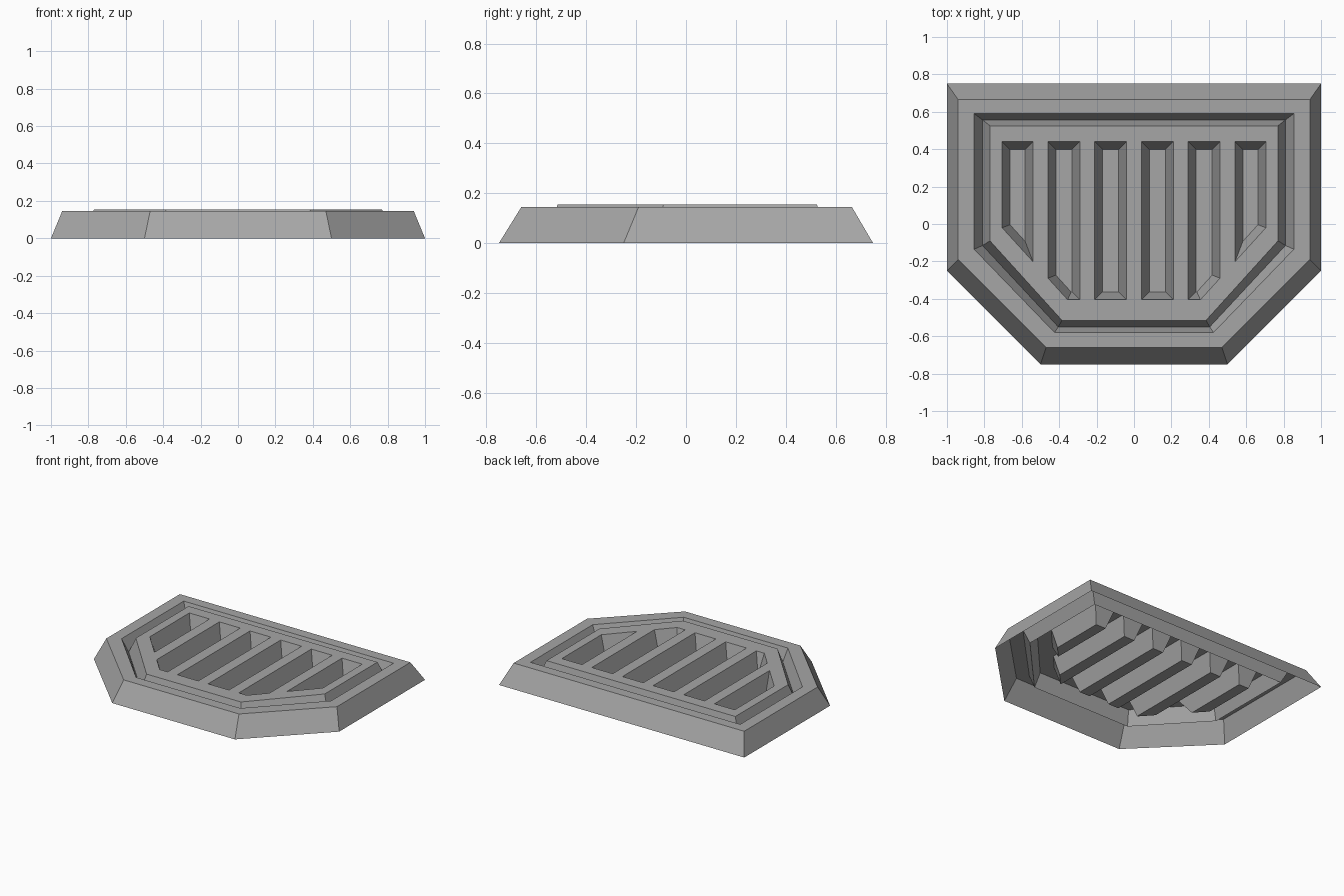
import bpy
import bmesh
from mathutils import Vector

cube = bpy.data.objects.get("Cube")
if cube:
    bpy.data.objects.remove(cube, do_unlink=True)

grey = bpy.data.materials.new("plain_grey")
grey.use_nodes = True
colour = (0.38, 0.38, 0.38, 1)
grey.diffuse_color = colour
grey.node_tree.nodes["Principled BSDF"].inputs["Base Color"].default_value = colour

PLATE_Z, FLOOR_Z = 0.155, 0.02


def ring(side, back, corner, front_half, front, z):
    """Six-sided outline with the two front corners cut off."""
    half = [(side, back), (side, corner), (front_half, front)]
    pts = half + [(-x, y) for x, y in reversed(half)]
    return [Vector((x, y, z)) for x, y in pts]


def bridge(a, b):
    n = len(a)
    return [[a[i], a[(i + 1) % n], b[(i + 1) % n], b[i]] for i in range(n)]


def inset(pts, d, z):
    """Move every edge of a convex clockwise outline inwards by d."""
    out = []
    n = len(pts)
    for i in range(n):
        e1 = (pts[i] - pts[i - 1]).normalized()
        e2 = (pts[(i + 1) % n] - pts[i]).normalized()
        n1, n2 = Vector((e1.y, -e1.x, 0)), Vector((e2.y, -e2.x, 0))
        p = pts[i] + (n1 + n2) * d / (1 + n1.dot(n2))
        out.append(Vector((p.x, p.y, z)))
    return out


def add_part(name, faces):
    bm = bmesh.new()
    for pts in faces:
        face = bm.faces.new([bm.verts.new(p) for p in pts])
        face.normal_update()
        if face.normal.z < 0:
            face.normal_flip()
    bmesh.ops.remove_doubles(bm, verts=bm.verts, dist=0.0005)
    mesh = bpy.data.meshes.new(name)
    bm.to_mesh(mesh)
    bm.free()
    mesh.materials.append(grey)
    obj = bpy.data.objects.new(name, mesh)
    bpy.context.collection.objects.link(obj)


# Sloped outer frame, groove and raised inner plate
base = ring(1.0, 0.75, -0.25, 0.5, -0.75, 0)
rim_out = ring(0.94, 0.665, -0.19, 0.47, -0.66, 0.145)
rim_in = ring(0.855, 0.59, -0.135, 0.425, -0.58, 0.145)
groove = ring(0.81, 0.557, -0.115, 0.405, -0.55, 0.05)
plate = ring(0.77, 0.525, -0.09, 0.385, -0.515, PLATE_Z)
opening = ring(0.705, 0.44, -0.02, 0.355, -0.405, PLATE_Z)

add_part("outer_frame", bridge(base, rim_out) + bridge(rim_out, rim_in))
add_part("groove", bridge(rim_in, groove) + bridge(groove, plate))
add_part("inner_plate", bridge(plate, opening))


def front_edge(x):
    """Front limit of the opening at x."""
    t = (0.705 - abs(x)) / 0.35
    return max(-0.405, -0.02 - 0.385 * t)


def strip(x0, x1):
    """Piece of the opening between x0 and x1, clockwise from above."""
    xs = [x1] + [x for x in (0.355, -0.355) if x0 < x < x1] + [x0]
    pts = [(x0, 0.44), (x1, 0.44)] + [(x, front_edge(x)) for x in xs]
    return [Vector((x, y, PLATE_Z)) for x, y in pts]


# Flat bars across the opening
add_part("bars", [strip(i * 0.25 - 0.04, i * 0.25 + 0.04) for i in range(-2, 3)])

# Tapered channels between the bars
for i in range(6):
    middle = (i - 2.5) * 0.25
    left = max(middle - 0.085, -0.705)
    right = min(middle + 0.085, 0.705)
    top = strip(left, right)
    floor = inset(top, 0.042, FLOOR_Z)
    add_part(f"channel_{i + 1}", bridge(top, floor) + [floor])
